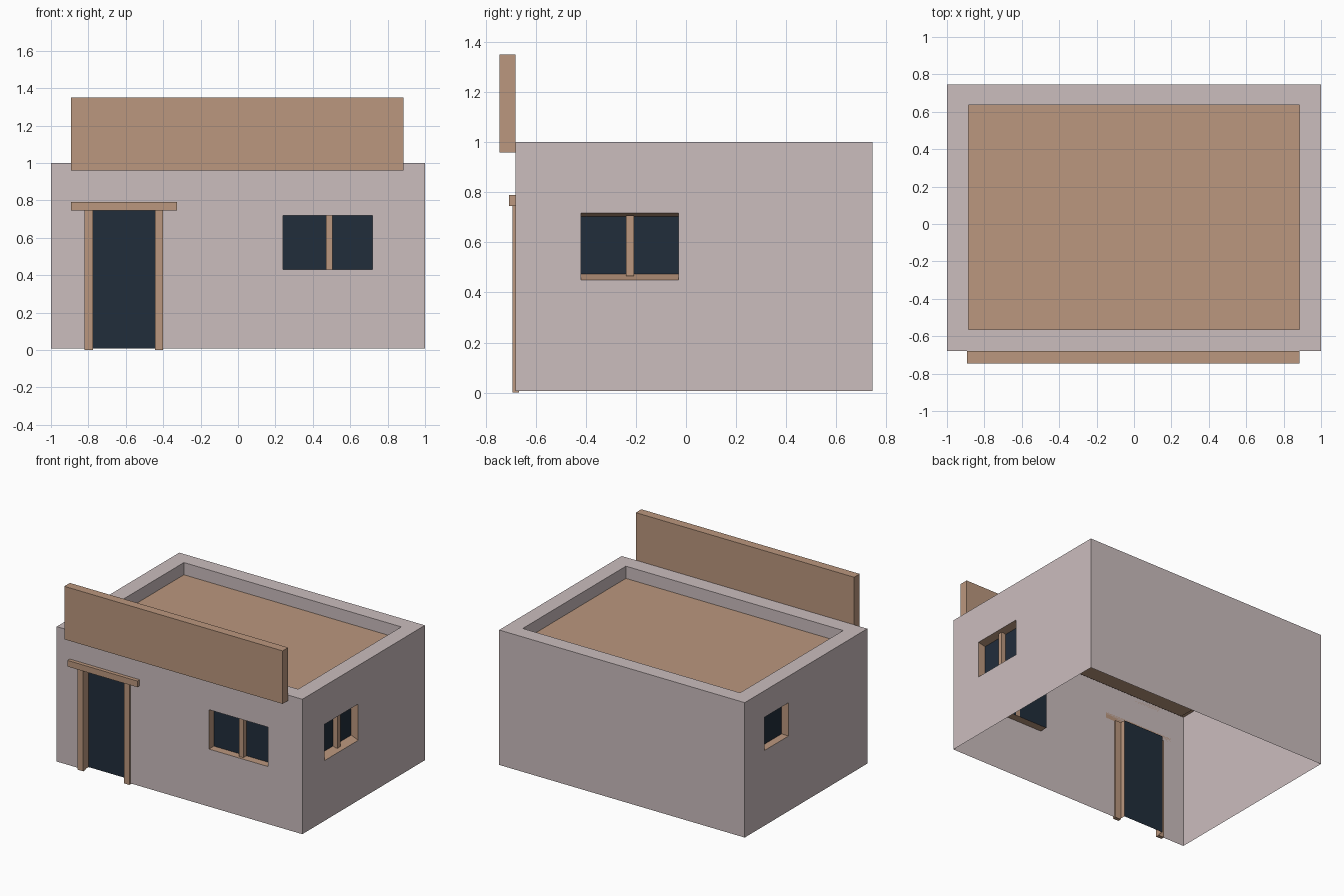
import bpy, bmesh
from mathutils import Vector

if "Cube" in bpy.data.objects:
    bpy.data.objects.remove(bpy.data.objects["Cube"])


def material(name, rgb):
    m = bpy.data.materials.new(name)
    m.diffuse_color = (*rgb, 1)
    m.use_nodes = True
    m.node_tree.nodes["Principled BSDF"].inputs["Base Color"].default_value = m.diffuse_color
    return m


PLASTER = material("pale_plaster", (0.597, 0.510, 0.515))
WOOD = material("tan_wood", (0.497, 0.310, 0.209))
GLASS = material("dark_navy", (0.0152, 0.0262, 0.0437))

X, Y0, Y1, Z0, Z1 = 1.0, -0.68, 0.745, 0.007, 1.0


def make(name, faces, mats):
    """faces: (points, outward hint, material index)"""
    bm = bmesh.new()
    for pts, hint, mi in faces:
        f = bm.faces.new([bm.verts.new(p) for p in pts])
        f.normal_update()
        f.material_index = mi
        if f.normal.dot(Vector(hint)) < 0:
            f.normal_flip()
    bmesh.ops.remove_doubles(bm, verts=bm.verts, dist=1e-5)
    me = bpy.data.meshes.new(name)
    bm.to_mesh(me)
    bm.free()
    for m in mats:
        me.materials.append(m)
    ob = bpy.data.objects.new(name, me)
    bpy.context.collection.objects.link(ob)
    return ob


def box(name, x0, x1, y0, y1, z0, z1, mat=WOOD):
    bm = bmesh.new()
    bmesh.ops.create_cube(bm, size=1)
    for v in bm.verts:
        v.co = ((x0 + x1) / 2 + v.co.x * (x1 - x0),
                (y0 + y1) / 2 + v.co.y * (y1 - y0),
                (z0 + z1) / 2 + v.co.z * (z1 - z0))
    me = bpy.data.meshes.new(name)
    bm.to_mesh(me)
    bm.free()
    me.materials.append(mat)
    ob = bpy.data.objects.new(name, me)
    bpy.context.collection.objects.link(ob)


# Each wall maps (along, height, depth inward) to a point
FRONT = (lambda u, z, d: (u, Y0 + d, z)), (0, -1, 0)
BACK = (lambda u, z, d: (u, Y1 - d, z)), (0, 1, 0)
RIGHT = (lambda u, z, d: (X - d, u, z)), (1, 0, 0)
LEFT = (lambda u, z, d: (-X + d, u, z)), (-1, 0, 0)


def wall_faces(side, u0, u1, holes):
    """Flat wall sheet split into cells, leaving out the openings."""
    at, n = side
    us = sorted({u0, u1, *[h[i] for h in holes for i in (0, 1)]})
    zs = sorted({Z0, Z1, *[h[i] for h in holes for i in (2, 3)]})
    out = []
    for a, b in zip(us, us[1:]):
        for c, d in zip(zs, zs[1:]):
            mu, mz = (a + b) / 2, (c + d) / 2
            if any(h[0] < mu < h[1] and h[2] < mz < h[3] for h in holes):
                continue
            out.append(([at(a, c, 0), at(b, c, 0), at(b, d, 0), at(a, d, 0)], n, 0))
    return out


def recess(name, side, hole, depth, low=0.0, high=0.0, floor=True):
    """Wooden reveal with a dark pane at its back."""
    at, n = side
    a, b, c, d = hole
    outer = [(a, c), (b, c), (b, d), (a, d)]
    inner = [(a, c + low), (b, c + low), (b, d - high), (a, d - high)]
    mid = Vector(at((a + b) / 2, (c + d) / 2, depth / 2))
    faces = [([at(*p, depth) for p in inner], n, 1)]
    for i in range(0 if floor else 1, 4):
        j = (i + 1) % 4
        pts = [at(*outer[i], 0), at(*outer[j], 0), at(*inner[j], depth), at(*inner[i], depth)]
        centre = sum((Vector(p) for p in pts), Vector()) / 4
        faces.append((pts, mid - centre, 0))
    make(name, faces, [WOOD, GLASS])


# Walls with openings
door = (-0.775, -0.445, Z0, 0.745)
front_win = (0.24, 0.72, 0.43, 0.72)
right_win = (-0.42, -0.03, 0.45, 0.717)
left_win = (0.235, 0.513, 0.56, 0.805)
make("walls",
     wall_faces(FRONT, -X, X, [door, front_win]) + wall_faces(BACK, -X, X, [])
     + wall_faces(RIGHT, Y0, Y1, [right_win]) + wall_faces(LEFT, Y0, Y1, [left_win]),
     [PLASTER])

# Door and window recesses
recess("door", FRONT, door, 0.05, floor=False)
recess("front_window", FRONT, front_win, 0.057)
recess("right_window", RIGHT, right_win, 0.057, 0.023, 0.013)
recess("left_window", LEFT, left_win, 0.057)
box("front_window_mullion", 0.47, 0.505, Y0 + 0.02, Y0 + 0.057, 0.43, 0.72)
box("right_window_mullion", X - 0.057, X - 0.022, -0.24, -0.207, 0.465, 0.708)

# Parapet rim, its inner sides and wooden underside
RX, RY0, RY1, RZ = 0.885, -0.565, 0.635, 0.91
out = [(-X, Y0), (X, Y0), (X, Y1), (-X, Y1)]
inn = [(-RX, RY0), (RX, RY0), (RX, RY1), (-RX, RY1)]
rim = []
for i in range(4):
    j = (i + 1) % 4
    ring = [out[i], out[j], inn[j], inn[i]]
    rim.append(([(*p, Z1) for p in ring], (0, 0, 1), 0))
    rim.append(([(*p, Z1 - 0.004) for p in ring], (0, 0, -1), 1))
    c = (Vector(inn[i]) + Vector(inn[j])) / 2
    rim.append(([(*inn[i], Z1), (*inn[j], Z1), (*inn[j], RZ), (*inn[i], RZ)],
                (-c.x, 0.035 - c.y, 0), 0))
make("parapet", rim, [PLASTER, WOOD])
make("roof", [([(*p, RZ) for p in inn], (0, 0, 1), 0)], [WOOD])

# Door frame
box("door_post_left", -0.82, -0.775, -0.693, -0.667, 0, 0.745)
box("door_post_right", -0.445, -0.40, -0.693, -0.667, 0, 0.745)
box("door_lintel", -0.893, -0.325, -0.707, Y0, 0.745, 0.79)

# Blank sign board above the front wall
box("sign_board", -0.893, 0.885, -0.745, Y0, 0.96, 1.35)
